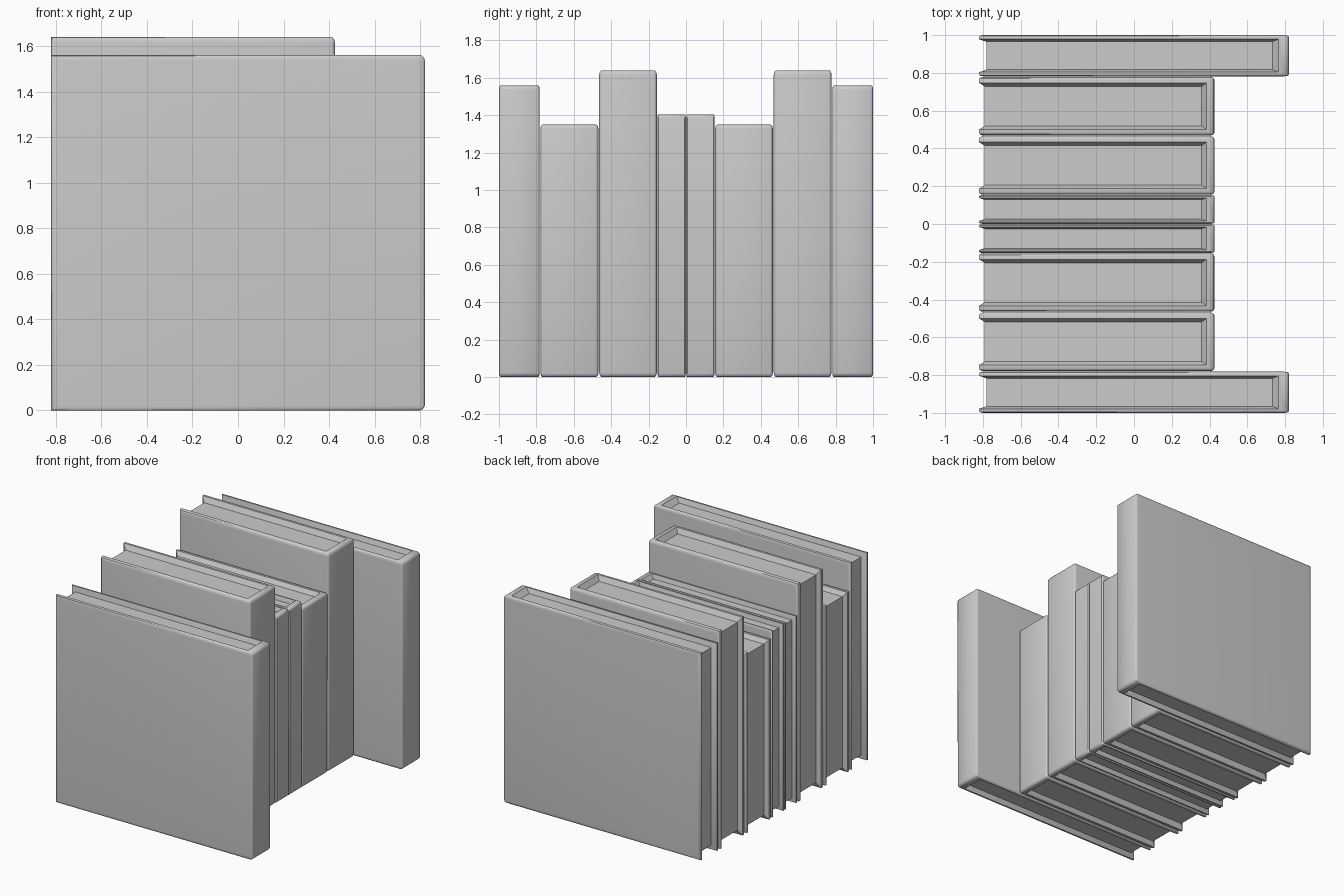
import bpy, bmesh

if "Cube" in bpy.data.objects:
    bpy.data.objects.remove(bpy.data.objects["Cube"])

LEFT = -0.82  # all fore edges line up here


def book(name, y0, y1, height, right):
    # Master book is a 3 x 1 x 3 block, later stretched to the wanted size
    bm = bmesh.new()
    bmesh.ops.create_cube(bm, size=1)
    bmesh.ops.scale(bm, vec=(3, 1, 3), verts=bm.verts)
    bm.normal_update()

    # Page region: top, bottom and fore edge, inset from boards and spine
    pages = [f for f in bm.faces if abs(f.normal.z) > 0.9 or f.normal.x < -0.9]
    for thickness in (0.10, 0.06):
        bmesh.ops.inset_region(bm, faces=pages, thickness=thickness, depth=0,
                               use_boundary=True, use_even_offset=True)

    # Sink the pages, leaving sloped walls around them
    for v in {v for f in pages for v in f.verts}:
        if abs(v.co.z) > 1.49:
            v.co.z *= 1.43 / 1.5
        if v.co.x < -1.49:
            v.co.x = -1.43

    # Round the outer cover edges
    def corner(v):
        return abs(v.co.x) > 1.49 and abs(v.co.y) > 0.49 and abs(v.co.z) > 1.49
    outer = [e for e in bm.edges if all(corner(v) for v in e.verts)]
    bmesh.ops.bevel(bm, geom=outer, offset=0.045, segments=3, profile=0.5,
                    affect='EDGES')

    # Stretch and place
    bmesh.ops.scale(bm, vec=((right - LEFT) / 3, y1 - y0, height / 3), verts=bm.verts)
    bmesh.ops.translate(bm, vec=((right + LEFT) / 2, (y0 + y1) / 2, height / 2),
                        verts=bm.verts)
    bmesh.ops.recalc_face_normals(bm, faces=bm.faces)
    me = bpy.data.meshes.new(name)
    bm.to_mesh(me)
    bm.free()
    ob = bpy.data.objects.new(name, me)
    bpy.context.collection.objects.link(ob)
    bpy.ops.object.select_all(action='DESELECT')
    ob.select_set(True)
    bpy.context.view_layer.objects.active = ob
    bpy.ops.object.shade_smooth_by_angle(angle=0.6)


# Two large end books and the row of smaller books between them
book("end_book_front", -1.0, -0.782, 1.56, 0.82)
book("short_book_front", -0.778, -0.469, 1.35, 0.425)
book("tall_book_front", -0.464, -0.156, 1.64, 0.425)
book("thin_book_front", -0.153, -0.001, 1.405, 0.425)
book("thin_book_back", 0.001, 0.153, 1.405, 0.425)
book("short_book_back", 0.156, 0.464, 1.35, 0.425)
book("tall_book_back", 0.469, 0.778, 1.64, 0.425)
book("end_book_back", 0.782, 1.0, 1.56, 0.82)
